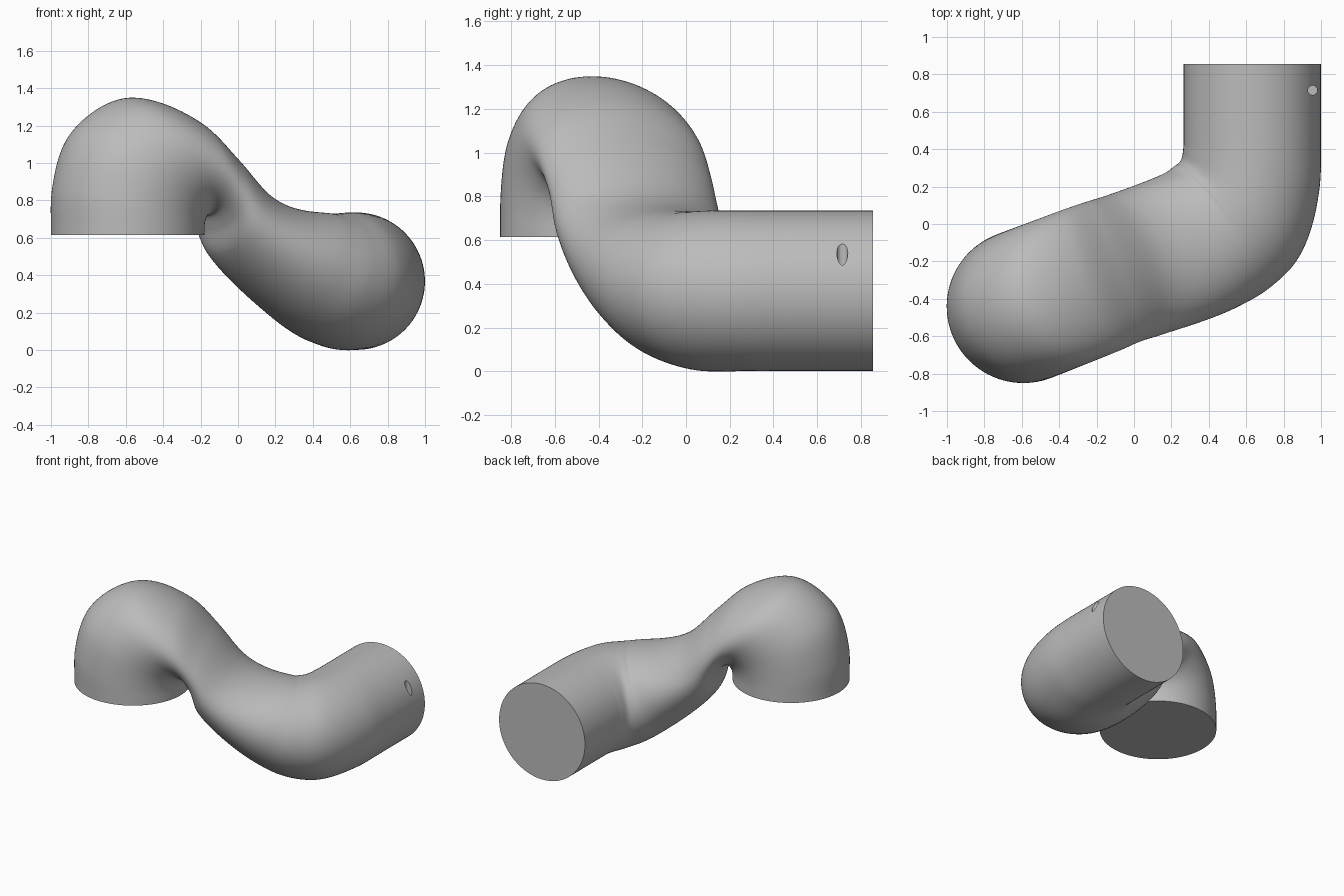
import bpy, bmesh, math
from mathutils import Vector

cube = bpy.data.objects.get("Cube")
if cube:
    bpy.data.objects.remove(cube)

grey = bpy.data.materials.new("plain_grey")
grey.use_nodes = True
grey.diffuse_color = (0.5, 0.5, 0.5, 1)
grey.node_tree.nodes["Principled BSDF"].inputs["Base Color"].default_value = (0.5, 0.5, 0.5, 1)

SIDES = 96
STEPS = 12
ALONG = Vector((0.933, 0.36, 0))     # heading of the sloping middle
ACROSS = Vector((-0.36, 0.933, 0))
START = Vector((-0.59, -0.44, 0))


def bend_ring(outer, inner, half_width):
    """Ring from its outer and inner points, each (distance along, height)."""
    o, i = (START + ALONG * s + Vector((0, 0, z)) for s, z in (outer, inner))
    return ((o + i) / 2, ACROSS * half_width, (o - i) / 2)


def ring(centre, u, v):
    return (Vector(centre), Vector(u), Vector(v))


def blend(keys):
    """Smooth interpolation of ring keys, spaced by how far the rings move and turn."""
    n = len(keys)
    t = [0.0]
    for a, b in zip(keys, keys[1:]):
        t.append(t[-1] + sum((q - p).length for p, q in zip(a, b)))

    def slope(i, k):
        if i in (0, n - 1):
            j = min(i, n - 2)
            return (keys[j + 1][k] - keys[j][k]) / (t[j + 1] - t[j])
        h0, h1 = t[i] - t[i - 1], t[i + 1] - t[i]
        d0 = (keys[i][k] - keys[i - 1][k]) / h0
        d1 = (keys[i + 1][k] - keys[i][k]) / h1
        return (d0 * h1 + d1 * h0) / (h0 + h1)

    rings = []
    for i in range(n - 1):
        h = t[i + 1] - t[i]
        for step in range(STEPS):
            f = step / STEPS
            g = f * f * (3 - 2 * f)
            rings.append(tuple(
                keys[i][k] * (1 - g) + keys[i + 1][k] * g
                + slope(i, k) * h * f * (1 - f) ** 2
                - slope(i + 1, k) * h * f * f * (1 - f) for k in range(3)))
    return rings + [keys[-1]]


def loft(name, rings):
    bm = bmesh.new()
    loops = []
    for c, u, v in rings:
        angles = [math.tau * k / SIDES for k in range(SIDES)]
        loops.append([bm.verts.new(c + u * math.cos(a) + v * math.sin(a)) for a in angles])
    for a, b in zip(loops, loops[1:]):
        for k in range(SIDES):
            m = (k + 1) % SIDES
            bm.faces.new((a[k], a[m], b[m], b[k]))
    bm.faces.new(loops[0])
    bm.faces.new(loops[-1])
    bmesh.ops.recalc_face_normals(bm, faces=bm.faces)
    mesh = bpy.data.meshes.new(name)
    bm.to_mesh(mesh)
    bm.free()
    mesh.materials.append(grey)
    obj = bpy.data.objects.new(name, mesh)
    bpy.context.collection.objects.link(obj)
    return obj


def smooth(obj):
    bpy.ops.object.select_all(action="DESELECT")
    obj.select_set(True)
    bpy.context.view_layer.objects.active = obj
    bpy.ops.object.shade_smooth_by_angle(angle=math.radians(40))


def end_ring(y):
    return ring((0.632, y, 0.368), (-0.367, 0, 0), (0, 0, 0.367))


# Main pipe: upright mouth, flattened sloping middle, level outlet
pipe = loft("bent_pipe", blend([
    bend_ring((-0.41, 0.615), (0.41, 0.615), 0.41),
    bend_ring((-0.405, 0.86), (0.413, 0.67), 0.41),
    bend_ring((-0.31, 1.15), (0.425, 0.705), 0.41),
    bend_ring((-0.02, 1.345), (0.44, 0.72), 0.408),
    bend_ring((0.35, 1.24), (0.46, 0.70), 0.405),
    bend_ring((0.56, 1.05), (0.475, 0.64), 0.40),
    ring((0, -0.22, 0.68), ACROSS * 0.4, (0.12, 0.047, 0.165)),
    ring((0.37, -0.08, 0.44), (-0.20, 0.355, 0), (0.12, 0.06, 0.29)),
    ring((0.465, -0.02, 0.395), (-0.255, 0.325, 0), (0.07, 0.05, 0.335)),
    ring((0.555, 0.065, 0.372), (-0.312, 0.265, 0), (0.03, 0.03, 0.362)),
    ring((0.628, 0.30, 0.368), (-0.365, 0.10, 0), (0, 0, 0.367)),
    end_ring(0.46),
    end_ring(0.577),
]))
smooth(pipe)

# Collar on the outlet, butted against the pipe
collar = loft("outlet_collar", [end_ring(0.577), end_ring(0.855)])

# Small upright drilled hole in the collar
bpy.ops.mesh.primitive_cylinder_add(vertices=32, radius=0.025, depth=0.3, location=(0.955, 0.715, 0.59))
drill = bpy.context.object
drill.name = "hole_cutter"
drill.data.materials.append(grey)
drill.hide_render = True
drill.hide_viewport = True
cut = collar.modifiers.new("drilled_hole", "BOOLEAN")
cut.operation = "DIFFERENCE"
cut.solver = "EXACT"
cut.object = drill
smooth(collar)
